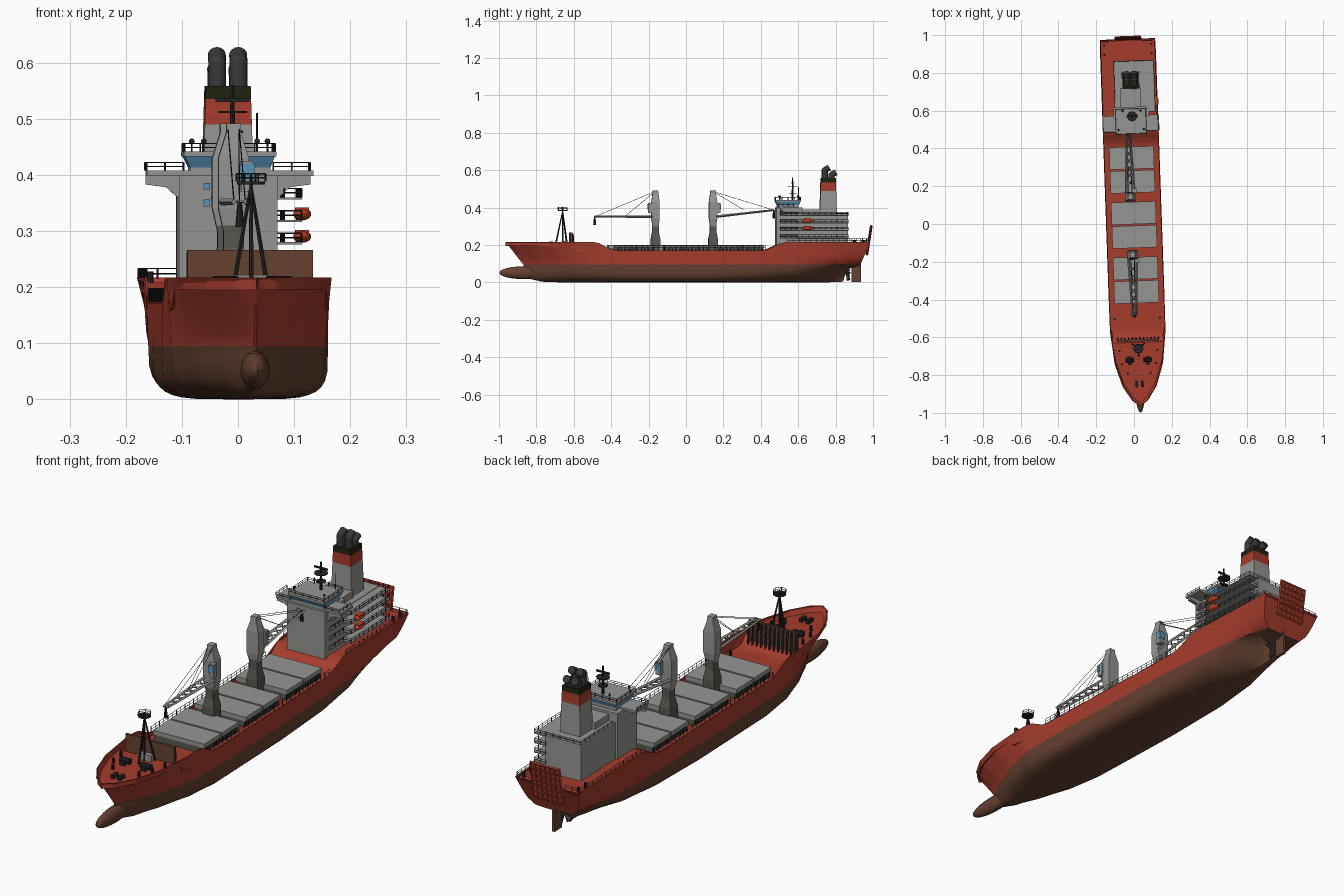
import bpy, bmesh
from math import sin, cos, pi
from mathutils import Matrix, Vector

if "Cube" in bpy.data.objects:
    bpy.data.objects.remove(bpy.data.objects["Cube"])
HEADING = Matrix.Rotation(.035, 4, 'Z')
WATERLINE = .095


def material(name, *rgb):
    mat = bpy.data.materials.new(name)
    mat.use_nodes = True
    mat.diffuse_color = (*rgb, 1)
    mat.node_tree.nodes["Principled BSDF"].inputs["Base Color"].default_value = (*rgb, 1)
    return mat


red = material("hull red", .38, .045, .026)
brown = material("bottom brown", .13, .053, .03)
grey = material("light grey", .3, .3, .29)
stone = material("dark stone grey", .1, .095, .08)
black = material("fitting black", .018, .018, .02)
soot = material("pipe grey", .04, .04, .043)
olive = material("funnel olive", .016, .016, .005)
blue = material("window blue", .1, .3, .48)
orange = material("lifeboat orange", .5, .05, .02)


class Part:
    """Collects simple solids into one named object."""
    def __init__(self, name, *mats):
        self.name, self.mats, self.bm = name, mats, bmesh.new()

    def rings(self, rings, cap=True):
        loops = [[self.bm.verts.new(p) for p in ring] for ring in rings]
        for a, b in zip(loops, loops[1:]):
            for i in range(len(a)):
                j = (i + 1) % len(a)
                self.bm.faces.new((a[i], a[j], b[j], b[i]))
        if cap:
            self.bm.faces.new(loops[0])
            self.bm.faces.new(loops[-1])
        return loops

    def box(self, x, y, z):
        self.rings([rect(x, y, h) for h in z])

    def bar(self, a, b, r=.0018, r2=None, sides=4):
        a, b = Vector(a), Vector(b)
        turn = (b - a).to_track_quat('Z', 'Y').to_matrix().to_4x4()
        bmesh.ops.create_cone(self.bm, cap_ends=True, segments=sides, radius1=r,
                              radius2=r if r2 is None else r2, depth=(b - a).length,
                              matrix=Matrix.Translation((a + b) / 2) @ turn)

    def ball(self, centre, size):
        place = Matrix.Translation(centre) @ Matrix.Diagonal((*size, 1))
        bmesh.ops.create_uvsphere(self.bm, u_segments=20, v_segments=12, radius=1, matrix=place)

    def rail(self, points, height=.022, spacing=.03):
        up = Vector((0, 0, height))
        points = [Vector(p) for p in points]
        for a, b in zip(points, points[1:]):
            for lift in (up, up / 2):
                self.bar(a + lift, b + lift, .0011)
            count = max(1, round((b - a).length / spacing))
            for i in range(count + 1):
                p = a.lerp(b, i / count)
                self.bar(p, p + up, .0015)

    def done(self, smooth=False):
        bmesh.ops.recalc_face_normals(self.bm, faces=self.bm.faces)
        mesh = bpy.data.meshes.new(self.name)
        self.bm.to_mesh(mesh)
        self.bm.free()
        for mat in self.mats:
            mesh.materials.append(mat)
        mesh.transform(HEADING)
        obj = bpy.data.objects.new(self.name, mesh)
        bpy.context.collection.objects.link(obj)
        if smooth:
            bpy.ops.object.select_all(action='DESELECT')
            obj.select_set(True)
            bpy.context.view_layer.objects.active = obj
            bpy.ops.object.shade_smooth_by_angle(angle=.6)


def rect(x, y, z):
    return [(x[0], y[0], z), (x[1], y[0], z), (x[1], y[1], z), (x[0], y[1], z)]


def ramp(y, start, end):
    t = min(1, max(0, (y - start) / (end - start)))
    return t * t * (3 - 2 * t)


def sheer(y):
    return .172 + .045 * (1 - ramp(y, -.5, -.38) + ramp(y, .4, .54))


def deck_height(y):
    return .158 + .037 * (1 - ramp(y, -.62, -.59)) + .05 * ramp(y, .42, .5)


# Hull stations: waterline y, rim y, waterline half beam, rim half beam, keel z, bilge curve
stations = [
    (-.87, -.965, .002, .002, .04, 1.2), (-.84, -.935, .018, .042, .02, 1.1),
    (-.77, -.86, .055, .09, .004, .9), (-.66, -.74, .1, .128, 0, .75),
    (-.52, -.57, .138, .147, 0, .6), (-.36, -.37, .148, .148, 0, .45),
    (.1, .1, .148, .148, 0, .45), (.4, .4, .146, .148, 0, .6),
    (.6, .6, .138, .148, 0, .95), (.75, .75, .12, .148, 0, 1.7),
    (.84, .85, .105, .148, .004, 3), (.86, .89, .1, .148, .07, 2),
    (.93, .98, .088, .146, .09, 1)]


def section(st):
    y_low, y_rim, low, rim, keel, curve = st
    top, deck = sheer(y_rim), deck_height(y_rim)
    flare = 1.3 - .8 * ramp(y_rim, -.5, .6)
    side = []
    for i in range(9):
        t = i / 8 * pi / 2
        side.append((low * max(0, sin(t)) ** curve, y_low,
                     WATERLINE - (WATERLINE - keel) * max(0, cos(t)) ** curve))
    for i in range(1, 6):
        f = i / 5
        side.append((low + (rim - low) * f ** flare, y_low + (y_rim - y_low) * f,
                     WATERLINE + (top - WATERLINE) * f))
    inner = max(rim - .005, rim / 2)
    side += [(inner, y_rim, top), (inner, y_rim, deck), (0, y_rim, deck)]
    return side + [(-x, y, z) for x, y, z in side[-2:0:-1]]


hull = Part("hull", red, brown)
fine = [[a + (b - a) * k / 6 for a, b in zip(s, e)]
        for s, e in zip(stations, stations[1:]) for k in range(6)] + [stations[-1]]
loops = hull.rings([section(s) for s in fine], cap=False)
for loop in (loops[0], loops[-1]):
    for i in range(1, 13):
        hull.bm.faces.new((loop[i], loop[i + 1], loop[-i - 1], loop[-i]))
    hull.bm.faces.new((loop[0], loop[1], loop[-1]))
for face in hull.bm.faces:
    face.material_index = int(face.calc_center_median().z < WATERLINE)
hull.done(smooth=True)

bulb = Part("bulbous_bow", brown)
bulb.ball((0, -.87, .052), (.026, .129, .034))
bulb.done(smooth=True)

# Rudder and propeller
rudder = Part("rudder", brown)
rudder.box((-.006, .006), (.885, .935), (.002, .11))
rudder.done()
propeller = Part("propeller", soot)
propeller.bar((0, .835, .05), (0, .88, .05), .01, .005, 12)
for k in range(4):
    a = k * pi / 2 + .4
    propeller.bar((0, .862, .05), (.04 * cos(a), .868, .05 + .04 * sin(a)), .005, .012)
propeller.done()

# Cargo hatches in three pairs
coaming, covers, ribs = (Part("hatch_coamings", stone), Part("hatch_covers", grey),
                         Part("hatch_ribs", black))
for centre in (-.297, -.005, .287):
    for s in (-1, 1):
        mid = centre + s * .063
        span = (mid - .059, mid + .059)
        coaming.box((-.112, .112), span, (.155, .182))
        covers.box((-.118, .118), span, (.182, .2))
        for k in range(6):
            y = span[0] + .01 + k * .02
            for side in (-.114, .114):
                ribs.bar((side, y, .158), (side, y, .182), .003)
for p in (coaming, covers, ribs):
    p.done()

# Deck cranes, first jib forward, second jib aft
for label, y, way, rise in (("fore", -.163, -1, 0), ("aft", .145, 1, .035)):
    cx = -.014

    def shape(levels):
        return [rect((cx - w, cx + w), (y - d, y + d), z) for w, d, z in levels]

    post = Part(label + "_crane_pedestal", stone)
    post.rings(shape([(.026, .026, .155), (.026, .026, .23), (.018, .018, .27), (.018, .018, .31)]))
    post.done()
    body = Part(label + "_crane_body", grey)
    body.rings(shape([(.018, .016, .3), (.027, .022, .34), (.027, .022, .43),
                      (.013, .016, .475), (.013, .014, .492)]))
    body.box((cx + .012, cx + .034), sorted((y + way * .015, y + way * .04)), (.37, .425))
    body.done()
    cab = Part(label + "_crane_window", blue)
    cab.box((cx + .01, cx + .036), sorted((y + way * .03, y + way * .042)), (.39, .42))
    cab.done()
    tip = Vector((cx, y + way * .325, .352 + rise))
    jib = Part(label + "_crane_jib", grey)
    for s in (-1, 1):
        root, end = Vector((cx + s * .022, y + way * .015, .352)), tip + Vector((s * .01, 0, 0))
        jib.bar(root, end, .007, .005)
        for k in range(1, 8):
            a, b = root.lerp(end, k / 8), root.lerp(end, (k + 1) / 8)
            b.x = 2 * cx - b.x
            jib.bar(a, b, .0025)
    jib.done()
    wires = Part(label + "_crane_wires", black)
    for s in (-.01, .01):
        head = Vector((cx + s, y, .487))
        wires.bar(head, tip + Vector((s, 0, 0)), .001)
        wires.bar(head, head.lerp(tip, .5) - Vector((0, 0, .065 - rise / 2)), .001)
    wires.bar(tip, tip - Vector((0, 0, .045)), .004, .008, 8)
    wires.done()

# Breakwater, foremast and anchor gear
breakwater = Part("breakwater", brown)
breakwater.box((-.112, .112), (-.622, -.612), (.16, .266))
breakwater.done()
gear = Part("foredeck_gear", black)
for k in range(12):
    x = -.108 + k * .0196
    gear.bar((x, -.604, .16), (x, -.61, .262), .005)
for foot in ((0, -.66), (-.032, -.635), (.032, -.635), (0, -.7)):
    gear.bar((*foot, .19), (0, -.66, .38), .0045, .003, 6)
gear.bar((0, -.66, .37), (0, -.66, .4), .003)
gear.bar((0, -.66, .383), (0, -.66, .388), .026, sides=10)
gear.rail([(.026 * cos(k), -.66 + .026 * sin(k), .388) for k in range(7)], .014)
for s in (-1, 1):
    gear.bar((s * .025, -.72, .208), (s * .07, -.72, .208), .012, sides=10)
    gear.box(sorted((s * .038, s * .058)), (-.745, -.7), (.19, .21))
    gear.box(sorted((s * .008, s * .022)), (-.865, -.83), (.19, .21))
    for x, y in ((.1, -.67), (.06, -.79), (.09, -.74), (.125, .9), (.125, .95), (.12, -.5)):
        base = deck_height(y)
        gear.bar((s * x, y, base - .003), (s * x, y, base + .02), .006, sides=8)
gear.done()
locker = Part("foredeck_locker", grey)
locker.box((-.03, .03), (-.66, -.64), (.19, .222))
locker.done()

# Accommodation house with side balconies
house = Part("accommodation", grey)
house.box((-.08, .085), (.5, .865), (.2, .362))
house.box((-.088, .087), (.48, .62), (.2, .4))
house.box((-.05, .06), (.62, .72), (.36, .39))
for z in (.24, .28, .32, .36):
    house.box((.08, .135), (.59, .865), (z - .004, z))
    house.box((.08, .1), (.5, .59), (z - .004, z))
house.box((-.145, .152), (.49, .575), (.398, .408))
for s in (-1, 1):
    house.rings([[(s * .085, y, .355), (s * .085, y, .4), (s * .147, y, .4), (s * .147, y, .383),
                  (s * .11, y, .378)] for y in (.5, .515)])
house.box((-.068, .075), (.49, .6), (.4, .415))
house.box((-.08, .085), (.475, .612), (.433, .442))
house.done()
windows = Part("bridge_windows", blue)
windows.rings([rect((-.068, .075), (.488, .602), .413), rect((-.078, .083), (.477, .61), .434)])
for z in (.35, .38):
    windows.box((-.045, -.033), (.476, .482), (z - .006, z + .006))
windows.done()

# Funnel with bands and exhaust pipes
for name, mat, low, high in (("funnel", grey, .355, .49), ("funnel_band", red, .49, .535),
                             ("funnel_cap", olive, .535, .558)):
    funnel = Part(name, mat)
    funnel.rings([rect((.008 - w, .008 + w), (.76 - w, .76 + w), z)
                  for z in (low, high) for w in [.046 - .03 * (z - .355)]])
    funnel.done()
pipes = Part("exhaust_pipes", soot)
for x in (-.011, .027):
    for y, z in ((.742, .6), (.778, .575)):
        pipes.bar((x, y, .55), (x, y, z), .016, sides=16)
        pipes.ball((x, y, z), (.016, .016, .016))
        pipes.bar((x, y, z), (x, y + .024, z + .014), .016, sides=16)
pipes.done(smooth=True)

# Lifeboats and their cradles
boats = Part("lifeboats", orange)
for z in (.29, .33):
    boats.ball((.137, .645, z), (.016, .032, .011))
    boats.box((.125, .149), (.628, .664), (z, z + .012))
boats.done()

# Radar mast and railings
mast = Part("radar_mast", black)
mast.bar((.01, .57, .44), (.01, .57, .56), .006, .003, 8)
for z, r in ((.475, .02), (.51, .027)):
    mast.bar((.01, .57, z), (.01, .57, z + .004), r, sides=10)
mast.box((-.02, .04), (.566, .574), (.53, .536))
for x, y, h in ((.055, .6, .07), (-.065, .5, .022), (.07, .5, .022), (-.04, .6, .03)):
    mast.bar((x, y, .44), (x, y, .44 + h), .0015)
    mast.ball((x, y, .46), (.005, .005, .005))
mast.done()
rails = Part("railings", black)
for s in (-1, 1):
    rails.rail([(s * .145, -.39, .173), (s * .145, .42, .173)], .024)
    rails.rail([(s * .144, .54, .215), (s * .144, .97, .215), (s * .075, .97, .215)], .018)
    rails.rail([(s * .08, .49, .408), (s * .146, .49, .408), (s * .146, .57, .408)], .014)
for z in (.24, .28, .32, .36):
    rails.rail([(.1, .5, z), (.1, .59, z), (.134, .59, z), (.134, .864, z), (.08, .864, z)], .016)
rails.rail(rect((-.078, .083), (.478, .61), .442) + [(-.078, .478, .442)], .014)
rails.rail([(-.078, .64, .362), (-.078, .863, .362), (.08, .863, .362)], .014)
rails.done()

# Raised stern ramp with stiffening grid
gate = Part("stern_ramp", red)
foot, head = Vector((0, .968, .15)), Vector((0, .991, .302))
gate.rings([rect((-.066, .07), (p.y - .003, p.y + .002), p.z) for p in (foot, head)])
for k in range(7):
    x = Vector((-.064 + k * .022, 0, 0))
    gate.bar(foot + x, head + x, .005)
    p = foot.lerp(head, k / 6)
    gate.bar((-.066, p.y, p.z), (.07, p.y, p.z), .005)
gate.done()
